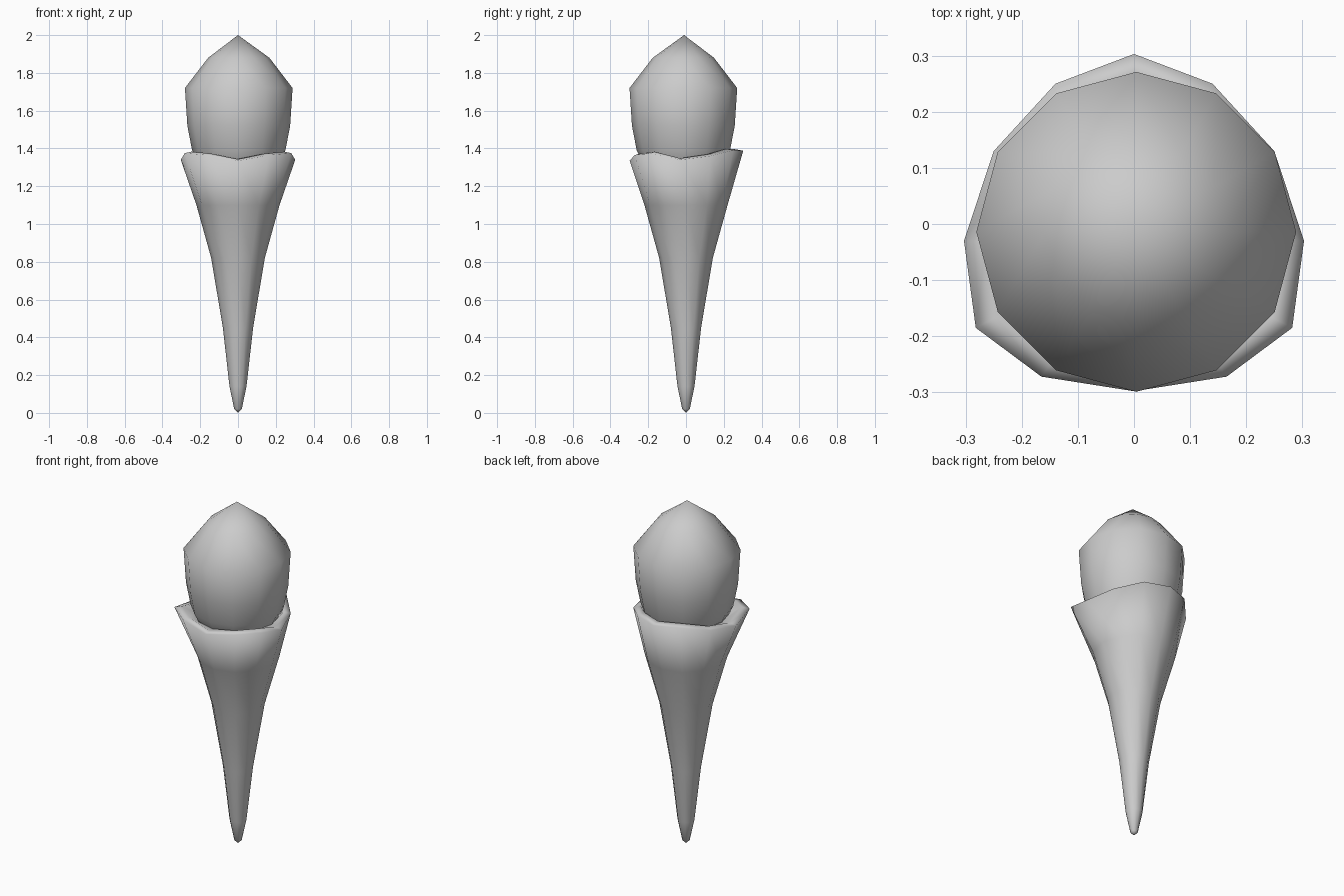
import bpy, bmesh, math

if "Cube" in bpy.data.objects:
    bpy.data.objects.remove(bpy.data.objects["Cube"])

SIDES = 12


def ring_points(radius, z, cx=0.0, cy=0.0):
    # first point faces the back, going clockwise seen from above
    return [(cx + radius * math.sin(2 * math.pi * i / SIDES),
             cy + radius * math.cos(2 * math.pi * i / SIDES), z) for i in range(SIDES)]


def loft(name, rings, bottom=None, top=None):
    bm = bmesh.new()
    rows = [[bm.verts.new(p) for p in r] for r in rings]
    for a, b in zip(rows, rows[1:]):
        for i in range(SIDES):
            j = (i + 1) % SIDES
            bm.faces.new((a[i], a[j], b[j], b[i]))
    for tip, row in ((bottom, rows[0]), (top, rows[-1])):
        if tip:
            t = bm.verts.new(tip)
            for i in range(SIDES):
                bm.faces.new((row[i], row[(i + 1) % SIDES], t))
    bmesh.ops.recalc_face_normals(bm, faces=bm.faces)
    for f in bm.faces:
        f.smooth = True
    mesh = bpy.data.meshes.new(name)
    bm.to_mesh(mesh)
    bm.free()
    # open shells: make sure the outside faces outward
    obj = bpy.data.objects.new(name, mesh)
    bpy.context.collection.objects.link(obj)
    return obj


# Uneven rim: half outline from back to front, mirrored to the other side
half = [(0, .303, 1.388), (.14, .25, 1.39), (.25, .13, 1.36), (.303, -.03, 1.34),
        (.282, -.185, 1.375), (.165, -.272, 1.365), (0, -.298, 1.335)]
rim = half + [(-x, y, z) for x, y, z in half[-2:0:-1]]
lip = [(x * .87, y * .87 - .005, z + .008) for x, y, z in rim]
inner = ring_points(.225, 1.345, .003, -.014)

# Wafer cone
cone_rings = [ring_points(r, z) for r, z in
              ((.02, .02), (.045, .14), (.08, .45), (.142, .82), (.22, 1.1))]
loft("wafer_cone", cone_rings + [rim, lip, inner], bottom=(0, 0, 0))

# Ice cream scoop, slightly off centre
scoop_rings = [ring_points(r, z, .004, -.014) for r, z in
               ((.225, 1.345), (.247, 1.39), (.272, 1.52), (.285, 1.72), (.162, 1.88))]
loft("ice_cream_scoop", scoop_rings, top=(0, -.01, 2.0))
